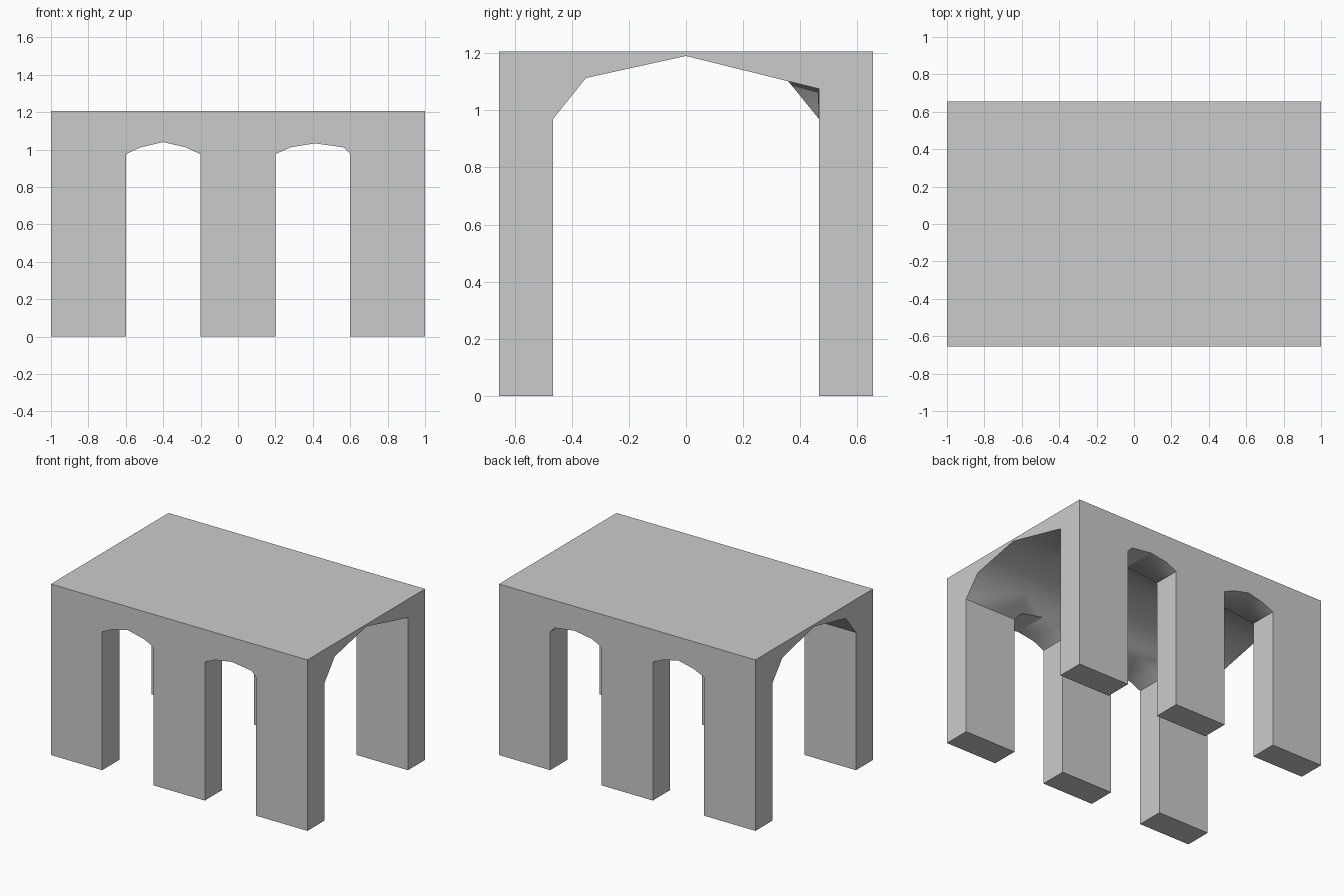
import bpy, bmesh

if "Cube" in bpy.data.objects:
    bpy.data.objects.remove(bpy.data.objects["Cube"])


def loft(name, sections):
    """Closed solid through matching rings of points."""
    bm = bmesh.new()
    rings = [[bm.verts.new(p) for p in s] for s in sections]
    n = len(rings[0])
    for a, b in zip(rings, rings[1:]):
        for i in range(n):
            j = (i + 1) % n
            bm.faces.new((a[i], a[j], b[j], b[i]))
    bm.faces.new(rings[0])
    bm.faces.new(rings[-1])
    bmesh.ops.recalc_face_normals(bm, faces=bm.faces)
    # split twisted quads along the line from the wall foot to the soffit
    twisted = [f for f in bm.faces if len(f.verts) == 4 and any(
        abs((v.co - f.verts[0].co).dot(f.normal)) > 1e-3 for v in f.verts)]
    bmesh.ops.triangulate(bm, faces=twisted, quad_method='SHORT_EDGE')
    mesh = bpy.data.meshes.new(name)
    bm.to_mesh(mesh)
    bm.free()
    obj = bpy.data.objects.new(name, mesh)
    bpy.context.collection.objects.link(obj)
    return obj


# solid block
W, D, H = 1.0, 0.655, 1.205
base = [(-D, 0), (D, 0), (D, H), (-D, H)]
block = loft("arcade_block", [[(x, y, z) for y, z in base] for x in (-W, W)])

# long vault, with a widened haunch at the right rear end
vault = [(-.465, -.2), (-.465, .97), (-.35, 1.113), (0, 1.19),
         (.355, 1.105), (.465, .97), (.465, -.2)]
end = vault[:4] + [(.4649, 1.075)] + vault[5:]
stations = [(-1.2, vault), (.6, vault), (1.0, end), (1.2, end)]
cutters = [loft("vault_cutter", [[(x, y, z) for y, z in p] for x, p in stations])]

# side arches, running through both long walls
left = [(-.6, -.2), (-.6, .975), (-.52, 1.012), (-.4, 1.04),
        (-.28, 1.012), (-.2, .975), (-.2, -.2)]
right = [(.2, -.2), (.2, .975), (.28, 1.012), (.41, 1.033),
         (.565, 1.012), (.6, .975), (.6, -.2)]
for arch in (left, right):
    cutters.append(loft("arch_cutter", [[(x, y, z) for x, z in arch] for y in (-.8, .8)]))

# cut the openings
bpy.context.view_layer.objects.active = block
for c in cutters:
    c.hide_render = True
    m = block.modifiers.new("opening", 'BOOLEAN')
    m.operation, m.solver, m.object = 'DIFFERENCE', 'EXACT', c
    bpy.ops.object.modifier_apply(modifier=m.name)
for c in cutters:
    bpy.data.objects.remove(c)

# smooth soffits, crisp walls
bm = bmesh.new()
bm.from_mesh(block.data)
bm.normal_update()
for f in bm.faces:
    f.smooth = True
for e in bm.edges:
    e.smooth = all(.05 < -f.normal.z < .99 for f in e.link_faces)
bm.to_mesh(block.data)
bm.free()
